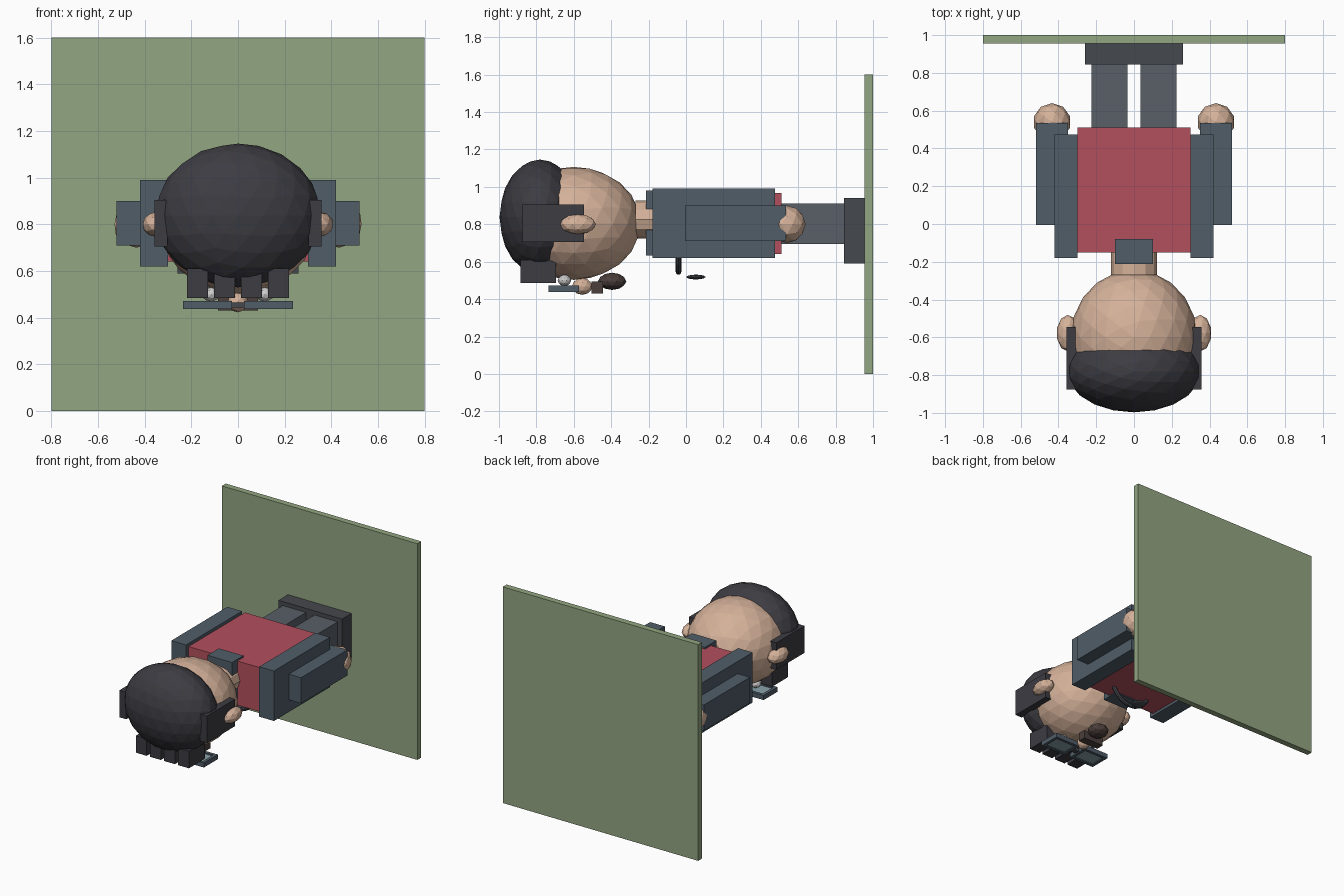
import bpy, math

if "Cube" in bpy.data.objects:
    bpy.data.objects.remove(bpy.data.objects["Cube"])

def material(name, rgb):
    m = bpy.data.materials.new(name)
    m.diffuse_color = (*rgb, 1)
    m.use_nodes = True
    m.node_tree.nodes["Principled BSDF"].inputs["Base Color"].default_value = m.diffuse_color
    return m

GREEN = material("green", (0.29, 0.38, 0.22))
SKIN = material("skin", (0.66, 0.44, 0.32))
SLATE = material("slate", (0.08, 0.11, 0.14))
RED = material("red", (0.45, 0.08, 0.11))
HAIR = material("hair", (0.045, 0.045, 0.055))
PANTS = material("pants", (0.10, 0.115, 0.135))
SHOE = material("shoe", (0.06, 0.065, 0.075))
BROWN = material("brown", (0.07, 0.05, 0.045))
LENS = material("lens", (0.25, 0.36, 0.40))
WHITE = material("white", (0.8, 0.8, 0.8))

def finish(name, mat):
    o = bpy.context.object
    o.name = name
    o.data.materials.append(mat)
    return o

def box(name, mat, x, y, z):
    """Box from (min, max) ranges."""
    c = [(a + b) / 2 for a, b in (x, y, z)]
    bpy.ops.mesh.primitive_cube_add(size=1, location=c)
    bpy.context.object.scale = [b - a for a, b in (x, y, z)]
    return finish(name, mat)

def ball(name, mat, c, r, sub=2):
    """Faceted ellipsoid."""
    bpy.ops.mesh.primitive_ico_sphere_add(subdivisions=sub, radius=1, location=c)
    bpy.context.object.scale = r
    return finish(name, mat)

def span(s, a, b):
    return tuple(sorted((s * a, s * b)))

# upright plate and shoes against it
box("base_plate", GREEN, (-0.8, 0.8), (0.955, 1.0), (0, 1.6))
box("shoes", SHOE, (-0.26, 0.26), (0.845, 0.957), (0.59, 0.94))

# torso, collar and neck
box("shirt", RED, (-0.3, 0.3), (-0.15, 0.51), (0.64, 0.967))
box("collar", SLATE, (-0.1, 0.1), (-0.213, -0.08), (0.632, 0.98))
bpy.ops.mesh.primitive_cylinder_add(vertices=12, radius=1, depth=1,
                                    location=(0, -0.2, 0.825),
                                    rotation=(math.pi / 2, 0, 0))
bpy.context.object.scale = (0.122, 0.102, 0.14)
finish("neck", SKIN)

# head and hair
ball("head", SKIN, (0, -0.6, 0.805), (0.335, 0.357, 0.302), 3)
ball("hair_cap", HAIR, (0, -0.78, 0.838), (0.355, 0.217, 0.308), 3)
for i in range(4):
    x = (i - 1.5) * 0.115
    box(f"fringe_{i + 1}", HAIR, (x - 0.045, x + 0.045), (-0.885, -0.695), (0.485, 0.61))

# face
ball("nose", SKIN, (0, -0.555, 0.468), (0.045, 0.055, 0.045))
box("moustache", BROWN, (-0.085, 0.085), (-0.505, -0.445), (0.43, 0.493))
ball("beard", BROWN, (0, -0.395, 0.495), (0.075, 0.076, 0.046))
box("glasses_bridge", SHOE, (-0.03, 0.03), (-0.67, -0.635), (0.443, 0.465))

# necklace ring and pendant
bpy.ops.mesh.primitive_torus_add(major_segments=24, minor_segments=8,
                                 major_radius=0.165, minor_radius=0.015,
                                 location=(0, -0.04, 0.71),
                                 rotation=(math.pi / 2, 0, 0))
finish("necklace", SHOE)
ball("pendant", SHOE, (0, 0.053, 0.518), (0.052, 0.052, 0.013))

# parts on both sides
for s, side in ((-1, "left"), (1, "right")):
    box(f"leg_{side}", PANTS, span(s, 0.035, 0.225), (0.48, 0.85), (0.695, 0.91))
    box(f"jacket_panel_{side}", SLATE, span(s, 0.3, 0.42), (-0.18, 0.475), (0.62, 0.99))
    box(f"arm_{side}", SLATE, span(s, 0.35, 0.52), (-0.005, 0.535), (0.71, 0.9))
    ball(f"hand_{side}", SKIN, (s * 0.434, 0.54, 0.8), (0.1, 0.1, 0.1))
    ball(f"ear_{side}", SKIN, (s * 0.35, -0.578, 0.8), (0.06, 0.097, 0.054))
    box(f"sideburn_{side}", HAIR, span(s, 0.303, 0.358), (-0.875, -0.545), (0.705, 0.905))
    ball(f"eye_{side}", WHITE, (s * 0.115, -0.65, 0.5), (0.04, 0.036, 0.03))
    # spectacle rim with inset lens
    x0, x1, y0, y1, t = 0.025, 0.235, -0.735, -0.572, 0.022
    zr = (0.438, 0.472)
    box(f"rim_top_{side}", SLATE, span(s, x0, x1), (y0, y0 + t), zr)
    box(f"rim_bottom_{side}", SLATE, span(s, x0, x1), (y1 - t, y1), zr)
    box(f"rim_inner_{side}", SLATE, span(s, x0, x0 + t), (y0 + t, y1 - t), zr)
    box(f"rim_outer_{side}", SLATE, span(s, x1 - t, x1), (y0 + t, y1 - t), zr)
    box(f"lens_{side}", LENS, span(s, x0 + t, x1 - t), (y0 + t, y1 - t), (0.446, 0.462))
